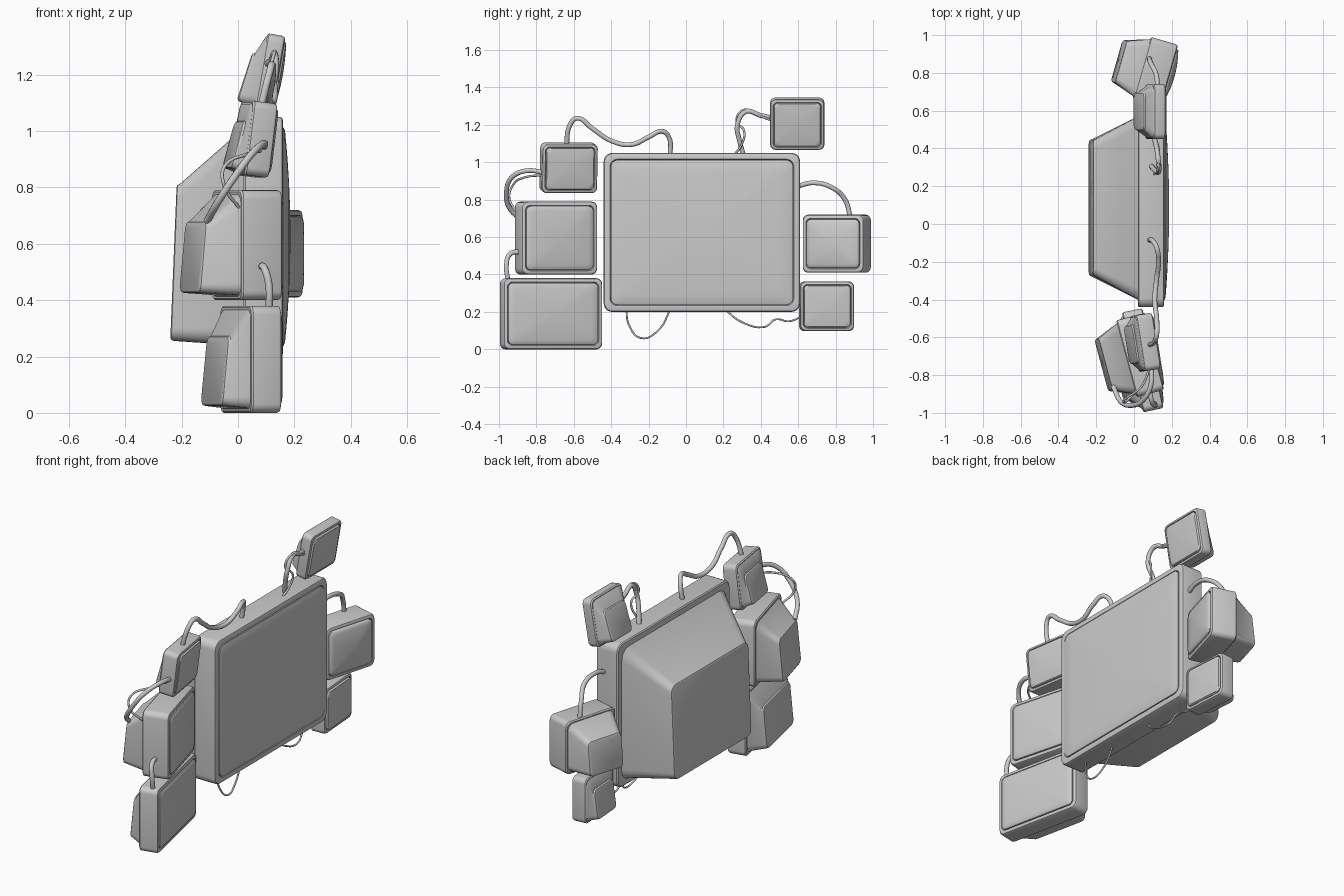
import bpy, bmesh, math
from mathutils import Matrix, Vector

if "Cube" in bpy.data.objects:
    bpy.data.objects.remove(bpy.data.objects["Cube"])


def smooth(obj, angle):
    bpy.ops.object.select_all(action='DESELECT')
    obj.select_set(True)
    bpy.context.view_layer.objects.active = obj
    bpy.ops.object.shade_smooth_by_angle(angle=math.radians(angle))


def rounded_rect(y0, y1, z0, z1, r, n=5):
    pts = []
    for k, (cy, cz) in enumerate([(y1 - r, z1 - r), (y0 + r, z1 - r), (y0 + r, z0 + r), (y1 - r, z0 + r)]):
        for i in range(n + 1):
            a = math.pi / 2 * (k + i / n)
            pts.append((cy + r * math.cos(a), cz + r * math.sin(a)))
    return pts


def skin(name, rings, matrix, cap_start=True, angle=35):
    """Bridge equal-length rings of points into one closed shell."""
    bm = bmesh.new()
    loops = [[bm.verts.new(p) for p in ring] for ring in rings]
    n = len(loops[0])
    for a, b in zip(loops, loops[1:]):
        for i in range(n):
            j = (i + 1) % n
            bm.faces.new((a[i], a[j], b[j], b[i]))
    if cap_start:
        bm.faces.new(loops[0])
    bm.faces.new(loops[-1])
    bmesh.ops.recalc_face_normals(bm, faces=bm.faces)
    me = bpy.data.meshes.new(name)
    bm.to_mesh(me)
    bm.free()
    obj = bpy.data.objects.new(name, me)
    bpy.context.collection.objects.link(obj)
    obj.matrix_world = matrix
    smooth(obj, angle)


def monitor(name, centre, w, h, case, depth, yaw=0, pitch=0, rim=0.02, bulge=0.02):
    """Tube monitor facing local +x; centre is the middle of the bezel front."""
    m = (Matrix.Translation(centre) @ Matrix.Rotation(math.radians(yaw), 4, 'Z')
         @ Matrix.Rotation(math.radians(pitch), 4, 'Y'))
    b = 0.012                       # edge rounding
    r = 0.02 + 0.03 * h             # corner radius

    def section(x, fw, lo, hi, inset, rad, slant=0.0):
        y, z0, z1 = w / 2 * fw - inset, (lo - 0.5) * h + inset, (hi - 0.5) * h - inset
        return [(x + slant * (q - z0) / (z1 - z0), p, q) for p, q in rounded_rect(-y, y, z0, z1, rad)]

    back = (0.69, 0.065, 0.72)
    joint = (0.92, 0.045, 0.95)
    full = (1, 0, 1)
    rings = [
        section(-depth, *back, b, r * 0.7, 0.022),
        section(-depth + b * 0.3, *back, b * 0.3, r * 0.85, 0.022),
        section(-depth + b, *back, 0, r, 0.022),
        section(-case - 0.004, *joint, 0, r * 1.4),
        section(-case, *joint, -0.004, r * 1.4),
        section(-case, *full, b * 0.5, r),
        section(-case + b * 0.5, *full, 0, r),
        section(-b, *full, 0, r),
        section(-b * 0.3, *full, b * 0.3, r),
        section(0, *full, b, r),
        section(0, *full, rim, r * 0.9),
        section(-0.012, *full, rim + 0.004, r * 0.9),
    ]
    skin(name + "_casing", rings, m)

    # bulging glass, built from shrinking rounded rectangles
    hw, hh = w / 2 - rim - 0.005, h / 2 - rim - 0.005
    outline = rounded_rect(-hw, hw, -hh, hh, r * 0.8)
    glass = [[(-0.012, y, z) for y, z in outline]]
    for s in (1, 0.97, 0.85, 0.7, 0.5, 0.3, 0.1):
        glass.append([(0.004 + bulge * (1 - 0.5 * ((s * y / hw) ** 2 + (s * z / hh) ** 2)) - 0.004 * (s == 1),
                       y * s, z * s) for y, z in outline])
    skin(name + "_screen", glass, m, angle=40)


def cable(name, radius, pts):
    cu = bpy.data.curves.new(name, 'CURVE')
    cu.dimensions = '3D'
    cu.bevel_depth = radius
    cu.bevel_resolution = 3
    cu.resolution_u = 8
    cu.use_fill_caps = True
    sp = cu.splines.new('BEZIER')
    sp.bezier_points.add(len(pts) - 1)
    for bp, p in zip(sp.bezier_points, pts):
        bp.co = Vector(p)
        bp.handle_left_type = bp.handle_right_type = 'AUTO'
    obj = bpy.data.objects.new(name, cu)
    bpy.context.collection.objects.link(obj)
    bpy.ops.object.select_all(action='DESELECT')
    obj.select_set(True)
    bpy.context.view_layer.objects.active = obj
    bpy.ops.object.convert(target='MESH')
    smooth(bpy.context.view_layer.objects.active, 50)


# Monitors
monitor("main_monitor", (0.16, 0.085, 0.625), 1.05, 0.85, 0.14, 0.40, rim=0.033, bulge=0.022)
monitor("lower_left_monitor", (0.10, -0.71, 0.19), 0.54, 0.38, 0.11, 0.20, yaw=12)
monitor("middle_left_monitor", (0.105, -0.675, 0.595), 0.42, 0.39, 0.15, 0.288, yaw=15)
monitor("upper_left_monitor", (0.105, -0.62, 0.965), 0.30, 0.265, 0.09, 0.135, yaw=9, pitch=7, rim=0.015, bulge=0.012)
monitor("upper_right_monitor", (0.145, 0.595, 1.20), 0.29, 0.275, 0.065, 0.13, pitch=10, rim=0.015, bulge=0.01)
monitor("middle_right_monitor", (0.187, 0.785, 0.565), 0.34, 0.31, 0.15, 0.29, yaw=-16, bulge=0.024)
monitor("lower_right_monitor", (0.13, 0.755, 0.23), 0.29, 0.265, 0.09, 0.14, yaw=4, rim=0.015, bulge=0.012)

# Thick cables
cable("top_left_cable", 0.013, [
    (0.08, -0.64, 1.08), (0.11, -0.62, 1.20), (0.12, -0.585, 1.235), (0.12, -0.50, 1.18), (0.11, -0.40, 1.115),
    (0.12, -0.29, 1.095), (0.13, -0.20, 1.135), (0.12, -0.125, 1.165), (0.10, -0.09, 1.13), (0.08, -0.085, 1.03)])
cable("top_right_cable", 0.013, [
    (0.10, 0.48, 1.235), (0.12, 0.40, 1.25), (0.13, 0.32, 1.27), (0.13, 0.275, 1.20), (0.11, 0.285, 1.12),
    (0.09, 0.31, 1.03)])
cable("upper_side_cable", 0.013, [
    (0.09, -0.74, 0.94), (0.09, -0.85, 0.955), (0.05, -0.93, 0.92), (-0.01, -0.96, 0.84), (-0.07, -0.94, 0.75),
    (-0.11, -0.86, 0.68)])
cable("lower_side_cable", 0.013, [
    (0.11, -0.95, 0.36), (0.11, -0.96, 0.45), (0.095, -0.94, 0.51), (0.08, -0.87, 0.52)])
cable("right_side_cable", 0.013, [
    (0.11, 0.59, 0.87), (0.12, 0.68, 0.89), (0.12, 0.78, 0.865), (0.09, 0.85, 0.80), (0.08, 0.88, 0.70)])

# Thin cables
cable("top_right_wire", 0.006, [
    (0.10, 0.25, 1.03), (0.13, 0.30, 1.10), (0.14, 0.31, 1.17), (0.12, 0.27, 1.22), (0.13, 0.31, 1.28),
    (0.13, 0.40, 1.245), (0.11, 0.47, 1.22)])
cable("upper_side_wire", 0.006, [
    (0.09, -0.74, 0.93), (0.04, -0.86, 0.92), (-0.05, -0.93, 0.87), (-0.05, -0.945, 0.81), (0.01, -0.89, 0.72)])
cable("under_main_wire", 0.005, [
    (0.08, -0.32, 0.22), (0.09, -0.305, 0.13), (0.10, -0.24, 0.06), (0.09, -0.15, 0.10), (0.08, -0.08, 0.22)])
cable("lower_right_wire", 0.005, [
    (0.08, 0.20, 0.22), (0.10, 0.30, 0.145), (0.10, 0.42, 0.12), (0.09, 0.48, 0.16), (0.08, 0.55, 0.15),
    (0.08, 0.63, 0.18)])
